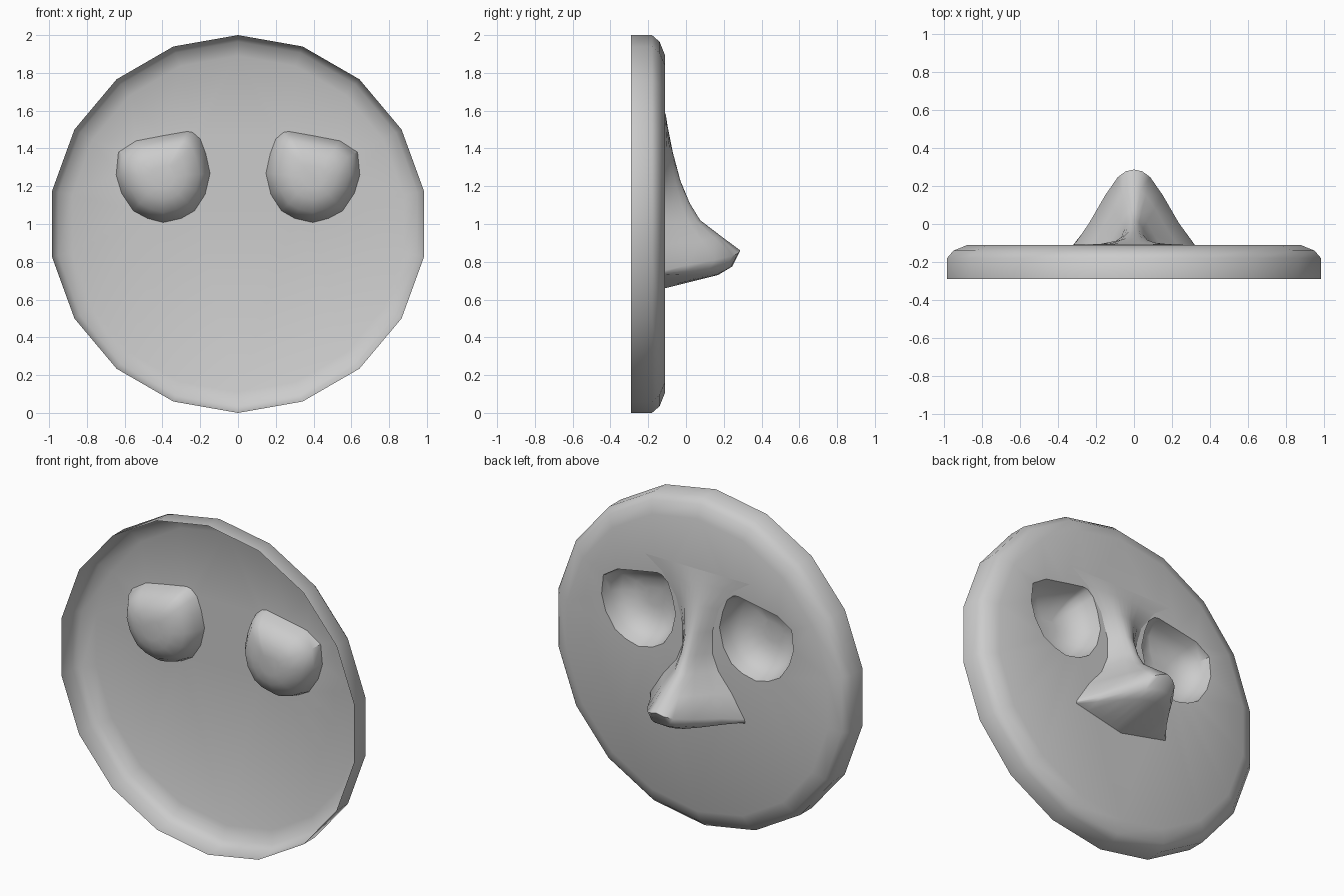
import bpy, bmesh, math

if "Cube" in bpy.data.objects:
    bpy.data.objects.remove(bpy.data.objects["Cube"])

FACE_Y = -0.11          # plane of the plate's face
SIDES = 18

grey = bpy.data.materials.new("plain_grey")
grey.diffuse_color = (0.6, 0.6, 0.6, 1)
grey.use_nodes = True
grey.node_tree.nodes["Principled BSDF"].inputs["Base Color"].default_value = grey.diffuse_color


def bridge(bm, a, b, closed=True):
    """Quads between two rows of vertices."""
    n = len(a)
    for i in range(n if closed else n - 1):
        j = (i + 1) % n
        bm.faces.new((a[i], a[j], b[j], b[i]))


def finish(bm, name, sharp):
    """Make an object with normals towards +y on its face side."""
    bmesh.ops.recalc_face_normals(bm, faces=bm.faces)
    if sum(f.normal.y * f.calc_area() for f in bm.faces) < 0:
        bmesh.ops.reverse_faces(bm, faces=bm.faces)
    me = bpy.data.meshes.new(name)
    bm.to_mesh(me)
    bm.free()
    me.materials.append(grey)
    me.shade_smooth()
    me.set_sharp_from_angle(angle=math.radians(sharp))
    ob = bpy.data.objects.new(name, me)
    bpy.context.collection.objects.link(ob)


# Round plate: open-backed shell with a bevelled rim
bm = bmesh.new()
rings = []
for r, y in [(1, -0.29), (1, -0.18), (0.965, -0.14), (0.89, FACE_Y)]:
    rings.append([bm.verts.new((r * math.sin(k * math.tau / SIDES), y,
                                1 + r * math.cos(k * math.tau / SIDES)))
                  for k in range(SIDES)])
for a, b in zip(rings, rings[1:]):
    bridge(bm, a, b)

# Eye sockets: bowls sunk behind the face, with a flattened brow
EYE = [(.24, 1.485), (.27, 1.49), (.40, 1.467), (.54, 1.44), (.633, 1.38),
       (.645, 1.26), (.617, 1.165), (.554, 1.07), (.48, 1.03), (.396, 1.008),
       (.30, 1.03), (.23, 1.07), (.174, 1.157), (.148, 1.268), (.17, 1.37),
       (.20, 1.45)]
BOWL = [(1, 0), (.93, .06), (.78, .115), (.5, .15), (.25, .16)]
CX, CZ = 0.40, 1.25
openings = []
for side in (1, -1):
    rows = [[bm.verts.new((side * (CX + (x - CX) * s), FACE_Y - d, CZ + (z - CZ) * s))
             for x, z in EYE] for s, d in BOWL]
    for a, b in zip(rows, rows[1:]):
        bridge(bm, a, b)
    bm.faces.new(rows[-1])
    openings.append(rows[0])

# Flat face of the plate, filled around the two eye openings
edges = []
for loop in [rings[-1]] + openings:
    edges += [bm.edges.get((loop[i - 1], loop[i])) for i in range(len(loop))]
bmesh.ops.triangle_fill(bm, use_beauty=True, use_dissolve=False,
                        edges=edges, normal=(0, 1, 0))
finish(bm, "face_plate", 45)

# Nose: rows of (ridge z, ridge y, base half width, base z) from brow to bottom
NOSE = [(1.585, -.108, .35, 1.585), (1.51, -.096, .24, 1.51),
        (1.38, -.07, .145, 1.38), (1.23, -.03, .10, 1.23),
        (1.11, .02, .10, 1.10), (1.02, .075, .14, 1.00),
        (.94, .18, .23, .89), (.86, .287, .315, .755),
        (.775, .245, .32, .742), (.73, .17, .32, .736),
        (.66, FACE_Y, .32, .73)]
SECTION = [(0, 1), (.14, .975), (.27, .9), (.48, .66), (.75, .29), (1, 0)]
HALF = [(-u, f) for u, f in SECTION[:0:-1]] + SECTION
bm = bmesh.new()
rows = [[bm.verts.new((u * w, FACE_Y + (y - FACE_Y) * f, z + (zb - z) * abs(u)))
         for u, f in HALF] for z, y, w, zb in NOSE]
for a, b in zip(rows, rows[1:]):
    bridge(bm, a, b, closed=False)
finish(bm, "nose", 60)
